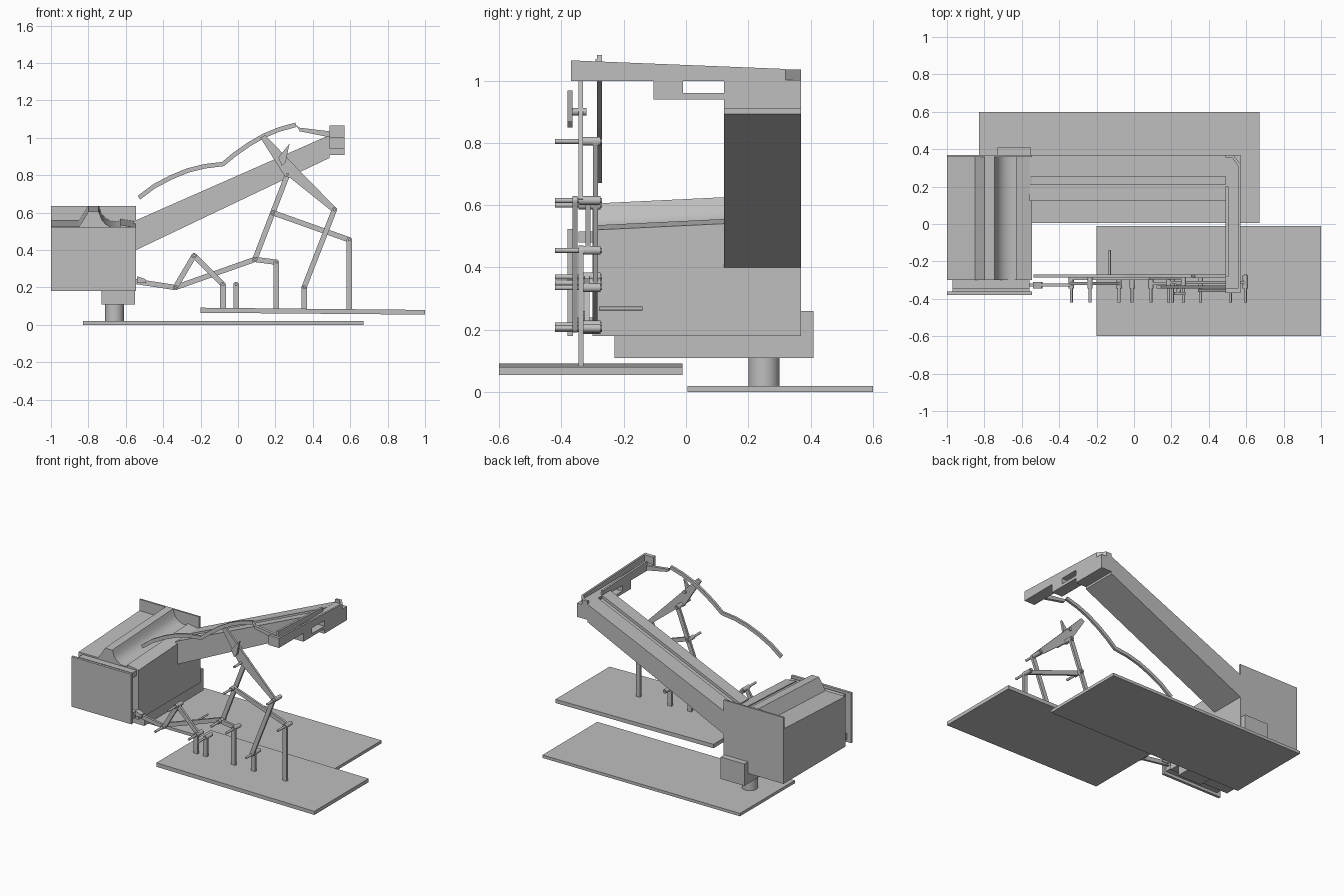
import bpy, bmesh, math
from mathutils import Vector

if "Cube" in bpy.data.objects:
    bpy.data.objects.remove(bpy.data.objects["Cube"])

grey = bpy.data.materials.new("plain_grey")
grey.use_nodes = True
colour = (0.52, 0.52, 0.52, 1)
grey.diffuse_color = colour
grey.node_tree.nodes["Principled BSDF"].inputs["Base Color"].default_value = colour


def add_object(name, bm, smooth=False):
    bmesh.ops.recalc_face_normals(bm, faces=bm.faces)
    mesh = bpy.data.meshes.new(name)
    bm.to_mesh(mesh)
    bm.free()
    ob = bpy.data.objects.new(name, mesh)
    bpy.context.collection.objects.link(ob)
    mesh.materials.append(grey)
    if smooth:
        bpy.ops.object.select_all(action='DESELECT')
        ob.select_set(True)
        bpy.context.view_layer.objects.active = ob
        bpy.ops.object.shade_smooth_by_angle(angle=math.radians(35))
    return ob


def prism(name, outline, start, end, axis="y", smooth=False, back_rise=0):
    """Extrude an outline along x, y or z; back_rise lifts the upper rear edge."""
    bm = bmesh.new()
    place = {"x": lambda p, d: (d, p[0], p[1]),
             "y": lambda p, d: (p[0], d, p[1]),
             "z": lambda p, d: (p[0], p[1], d)}[axis]
    near = [bm.verts.new(place(p, start)) for p in outline]
    far = [bm.verts.new(place(p, end)) for p in outline]
    low = min(p[1] for p in outline)
    for v in far:
        if v.co.z > low + 0.1:
            v.co.z += back_rise
    bm.faces.new(near)
    bm.faces.new(far[::-1])
    n = len(outline)
    for i in range(n):
        j = (i + 1) % n
        bm.faces.new((near[i], far[i], far[j], near[j]))
    return add_object(name, bm, smooth)


def box(name, x0, x1, y0, y1, z0, z1):
    return prism(name, [(x0, z0), (x1, z0), (x1, z1), (x0, z1)], y0, y1)


def cylinder(name, centre, radius, length, along_y=False, sides=12):
    bm = bmesh.new()
    bmesh.ops.create_cone(bm, cap_ends=True, segments=sides, radius1=radius,
                          radius2=radius, depth=length)
    for v in bm.verts:
        if along_y:
            v.co = Vector((v.co.x, v.co.z, v.co.y))
        v.co += Vector(centre)
    return add_object(name, bm, True)


def link(name, a, b, y, width=0.028, thick=0.016):
    """Flat bar with rounded ends between two joints."""
    angle = math.atan2(b[1] - a[1], b[0] - a[0])
    outline = []
    for centre, turn in ((a, math.pi / 2), (b, -math.pi / 2)):
        for i in range(7):
            t = angle + turn + math.pi * i / 6
            outline.append((centre[0] + math.cos(t) * width / 2,
                            centre[1] + math.sin(t) * width / 2))
    return prism(name, outline, y - thick / 2, y + thick / 2)


def ribbon(name, path, width, y0, y1):
    """Thin strip following a path in the front plane."""
    pts = [Vector(p) for p in path]
    upper, lower = [], []
    for i, p in enumerate(pts):
        d = (pts[min(i + 1, len(pts) - 1)] - pts[max(i - 1, 0)]).normalized()
        side = Vector((-d.y, d.x)) * width / 2
        upper.append(tuple(p + side))
        lower.append(tuple(p - side))
    return prism(name, upper + lower[::-1], y0, y1, smooth=True)


# Ground plates and post
box("rear_base_plate", -0.83, 0.67, 0.005, 0.6, 0, 0.02)
prism("front_base_plate", [(-0.2, 0.065), (1, 0.055), (1, 0.08), (-0.2, 0.092)], -0.6, -0.012)
cylinder("support_post", (-0.66, 0.25, 0.065), 0.05, 0.1, sides=32)
prism("support_bracket", [(-0.23, 0.11), (0.41, 0.11), (0.41, 0.26), (0.37, 0.26),
                          (0.37, 0.18), (-0.23, 0.18)], -0.73, -0.55, "x")

# Main housing with raised ridge and curved trough on top
housing = [(-1, 0.18), (-0.545, 0.18), (-0.545, 0.52), (-0.63, 0.535)]
for i in range(1, 7):
    t = math.radians(-50 - 20 * i)
    housing.append((-0.655 + 0.085 * math.cos(t), 0.605 + 0.085 * math.sin(t)))
housing += [(-0.745, 0.605), (-0.80, 0.605), (-0.85, 0.525), (-1, 0.525)]
prism("housing", housing, -0.3, 0.36, smooth=True, back_rise=0.032)
box("housing_front_panel", -1, -0.545, -0.38, -0.362, 0.18, 0.523)
box("housing_back_panel", -1, -0.545, 0.358, 0.37, 0.18, 0.635)
box("slide_guide", -0.97, -0.56, -0.362, -0.3, 0.2, 0.24)
box("upper_slide_guide", -0.97, -0.56, -0.345, -0.3, 0.48, 0.515)

# Long ramp with a shallow groove
for name, y0, y1, drop in (("ramp_inner_edge", 0.122, 0.21, 0),
                           ("ramp_groove", 0.21, 0.255, 0.02),
                           ("ramp_outer_edge", 0.255, 0.37, 0)):
    prism(name, [(-0.56, 0.393), (0.49, 0.893), (0.49, 1.015 - drop), (-0.56, 0.553 - drop)], y0, y1)
box("ramp_end_block", 0.488, 0.57, 0.122, 0.37, 0.908, 1.002)

# Cross channel at the top of the ramp
prism("channel_floor", [(0.49, -0.37), (0.57, -0.37), (0.57, 0.32), (0.53, 0.37), (0.49, 0.37)],
      0.998, 1.014, "z")


def channel_wall(name, x0, x1, y0, y1):
    def top(y):
        return 1.05 - 0.04 * y
    prism(name, [(y0, 1), (y1, 1), (y1, top(y1)), (y0, top(y0))], x0, x1, "x")


channel_wall("channel_outer_wall", 0.557, 0.57, -0.37, 0.32)
channel_wall("channel_inner_wall", 0.49, 0.505, -0.28, 0.2)
channel_wall("channel_front_wall", 0.49, 0.57, -0.37, -0.345)
channel_wall("channel_back_wall", 0.49, 0.53, 0.355, 0.37)
prism("channel_corner", [(0.57, 0.32), (0.53, 0.37), (0.52, 0.36), (0.557, 0.31)], 1, 1.036, "z")
box("channel_bracket_block", 0.49, 0.57, -0.105, -0.01, 0.94, 1)
box("channel_bracket_strap", 0.49, 0.57, -0.01, 0.122, 0.94, 0.96)

# Two-arc guide rail and its lead-in
ribbon("guide_rail", [(-0.53, 0.68), (-0.45, 0.74), (-0.36, 0.788), (-0.27, 0.825), (-0.18, 0.848),
                      (-0.08, 0.86), (-0.02, 0.91), (0.06, 0.966), (0.14, 1.012), (0.22, 1.045),
                      (0.31, 1.07)], 0.024, -0.286, -0.27)
prism("rail_lead_in", [(0.31, 1.07), (0.325, 1.055), (0.49, 1.035), (0.49, 1.003), (0.33, 1.035)],
      -0.29, -0.27)

# Linkage joints in the front plane
slide, rocker = (-0.335, 0.2), (-0.235, 0.37)
foot_a, foot_b = (-0.08, 0.215), (-0.01, 0.215)
elbow, foot_c = (0.09, 0.35), (0.205, 0.335)
knee, hub = (0.185, 0.6), (0.265, 0.805)
beam_end, foot_d, foot_e = (0.515, 0.615), (0.595, 0.455), (0.355, 0.205)

for i, foot in enumerate((foot_a, foot_b, foot_c, foot_d, foot_e)):
    link("linkage_post_%d" % (i + 1), (foot[0], 0.085), foot, -0.337, 0.03)

for name, a, b, y in (("slide_rod", (-0.545, 0.232), slide, -0.325),
                      ("rocker_arm", slide, rocker, -0.318),
                      ("rocker_link", rocker, foot_a, -0.318),
                      ("long_push_rod", slide, elbow, -0.292),
                      ("elbow_link", elbow, foot_c, -0.318),
                      ("tall_lever", elbow, hub, -0.29),
                      ("cross_link", knee, foot_d, -0.314),
                      ("beam_support", foot_e, beam_end, -0.356)):
    link(name, a, b, y)
prism("slide_nib", [(-0.54, 0.225), (-0.49, 0.225), (-0.495, 0.245), (-0.54, 0.26)], -0.345, -0.31)

# Tapered striker beam and its spur
prism("striker_beam", [(0.12, 1.0), (0.145, 1.015), (0.275, 0.88), (0.53, 0.62), (0.505, 0.605),
                       (0.28, 0.785), (0.25, 0.795)], -0.345, -0.33)
prism("striker_spur", [(0.275, 0.968), (0.215, 0.895), (0.235, 0.85), (0.255, 0.87)], -0.38, -0.364)
cylinder("spur_pin", (0.24, -0.35, 0.9), 0.012, 0.06, True)

# Pins through every joint
joints = (slide, rocker, foot_a, foot_b, elbow, foot_c, knee, hub, beam_end, foot_d, foot_e)
for i, (x, z) in enumerate(joints):
    cylinder("joint_pin_%d" % (i + 1), (x, -0.345, z), 0.008, 0.15, True)
    cylinder("joint_collar_%d" % (i + 1), (x, -0.31, z), 0.014, 0.07, True)
cylinder("follower_pin", (-0.13, -0.21, 0.268), 0.006, 0.14, True)
